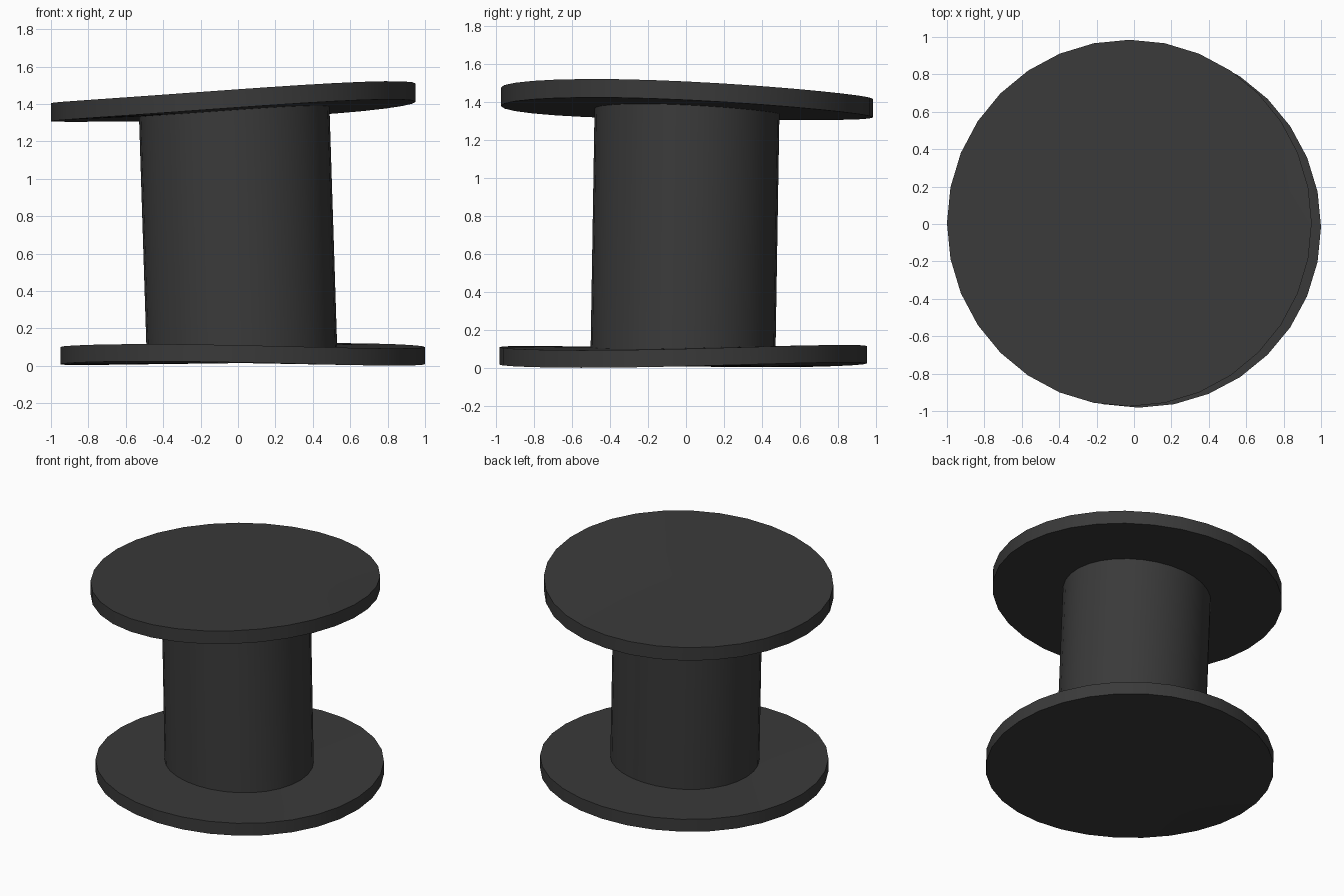
import bpy
import bmesh
import math

old = bpy.data.objects.get("Cube")
if old:
    bpy.data.objects.remove(old, do_unlink=True)

SIDES = 32

# One dark plastic colour for the whole spool
mat = bpy.data.materials.new("dark_grey_plastic")
mat.use_nodes = True
colour = (0.042, 0.042, 0.042, 1)
mat.diffuse_color = colour
mat.node_tree.nodes["Principled BSDF"].inputs["Base Color"].default_value = colour


def finish(name, bm):
    bmesh.ops.recalc_face_normals(bm, faces=bm.faces)
    mesh = bpy.data.meshes.new(name)
    bm.to_mesh(mesh)
    bm.free()
    mesh.materials.append(mat)
    obj = bpy.data.objects.new(name, mesh)
    bpy.context.collection.objects.link(obj)
    bpy.ops.object.select_all(action="DESELECT")
    obj.select_set(True)
    bpy.context.view_layer.objects.active = obj
    bpy.ops.object.shade_smooth_by_angle(angle=math.radians(35))
    return obj


def flange(name, centre, radii, top, thickness, tilt, warp, warp_angle):
    """A disc with a vertical rim, tilted and gently warped like a saddle."""
    bm = bmesh.new()
    bmesh.ops.create_cone(bm, cap_ends=True, cap_tris=True, segments=SIDES,
                          radius1=1, radius2=1, depth=thickness)
    for v in bm.verts:
        r, a = math.hypot(v.co.x, v.co.y), math.atan2(v.co.y, v.co.x)
        v.co.z += top - thickness / 2 + tilt[0] * v.co.x + tilt[1] * v.co.y
        v.co.z += warp * r * math.cos(2 * (a - math.radians(warp_angle)))
        v.co.x = centre[0] + radii[0] * v.co.x
        v.co.y = centre[1] + radii[1] * v.co.y
    return finish(name, bm)


# End discs
flange("top_flange", (-0.025, 0.005), (0.975, 0.98), 1.452, 0.097,
       (0.052, -0.03), 0.01, 150)
flange("bottom_flange", (0.025, -0.015), (0.975, 0.967), 0.107, 0.092,
       (0, 0.003), 0.012, 60)

# Leaning drum, its ends sunk into the two discs
bm = bmesh.new()
bmesh.ops.create_cone(bm, cap_ends=True, segments=SIDES, radius1=1, radius2=1,
                      depth=1.34)
for v in bm.verts:
    t = v.co.z / 1.34
    v.co.x = 0.51 * v.co.x - 0.043 * t
    v.co.y = 0.487 * v.co.y - 0.005 + 0.022 * t
    v.co.z += 0.73
finish("drum", bm)
